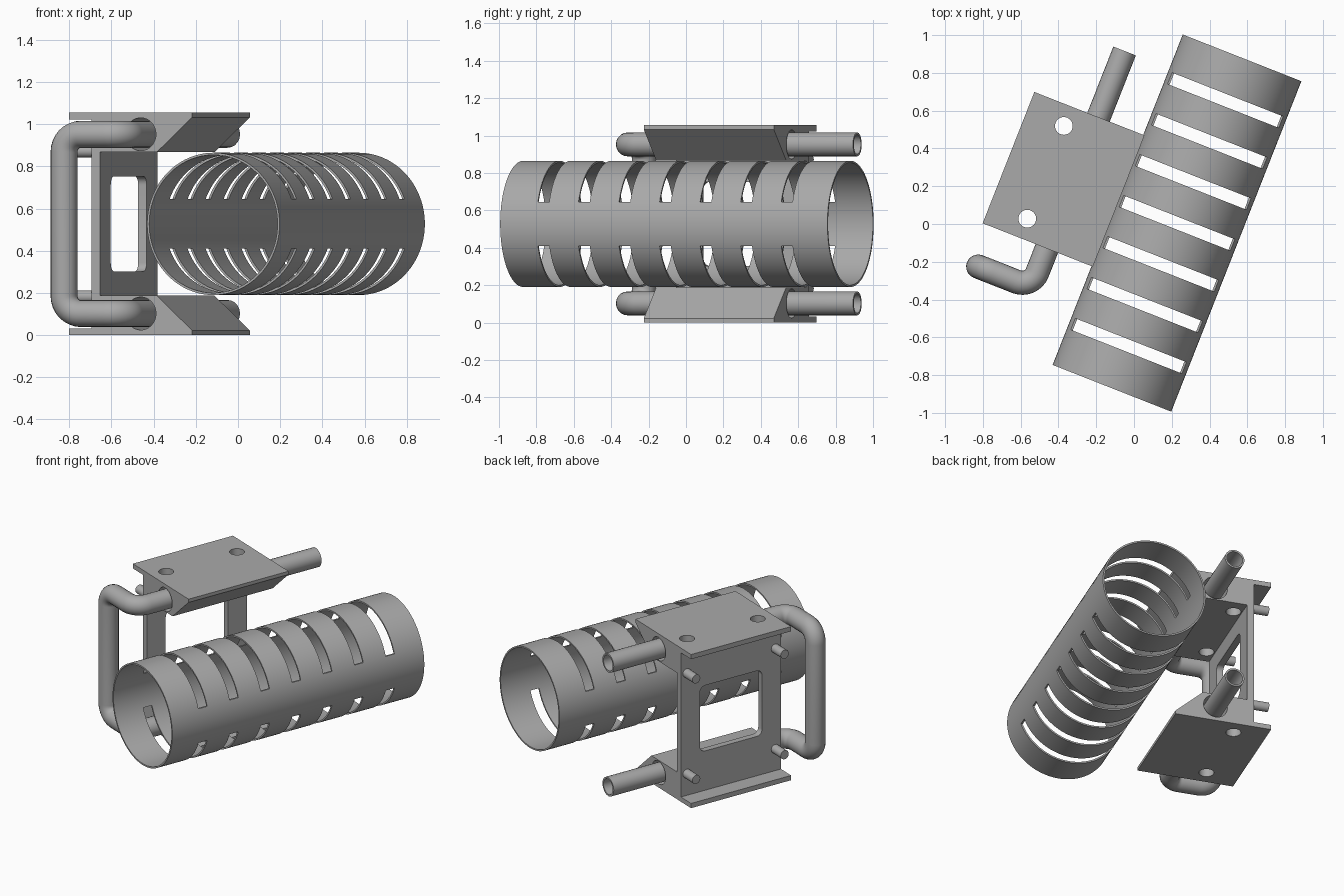
import bpy, bmesh, math
from mathutils import Matrix, Vector

if "Cube" in bpy.data.objects:
    bpy.data.objects.remove(bpy.data.objects["Cube"])

MID = 0.5275            # mirror height of the whole assembly
MID_V = 0.083           # middle of the bracket along its length
TURN = Matrix.Rotation(math.radians(-21.5), 4, "Z")

metal = bpy.data.materials.new("grey metal")
metal.use_nodes = True
grey = (0.4, 0.4, 0.4, 1)
metal.diffuse_color = grey
metal.node_tree.nodes["Principled BSDF"].inputs["Base Color"].default_value = grey


def make(name, bm):
    bmesh.ops.recalc_face_normals(bm, faces=bm.faces)
    mesh = bpy.data.meshes.new(name)
    bm.to_mesh(mesh)
    bm.free()
    obj = bpy.data.objects.new(name, mesh)
    bpy.context.collection.objects.link(obj)
    return obj


def prism(bm, points, direction):
    face = bm.faces.new([bm.verts.new(p) for p in points])
    new = bmesh.ops.extrude_face_region(bm, geom=[face])["geom"]
    bmesh.ops.translate(bm, vec=direction, verts=[v for v in new if isinstance(v, bmesh.types.BMVert)])


def rod(bm, centre, radius, length, axis, sides=32):
    turn = Vector((0, 0, 1)).rotation_difference(Vector(axis)).to_matrix().to_4x4()
    bmesh.ops.create_cone(bm, cap_ends=True, segments=sides, radius1=radius, radius2=radius,
                          depth=length, matrix=Matrix.Translation(centre) @ turn)


def box(bm, centre, size):
    bmesh.ops.create_cube(bm, size=1, matrix=Matrix.Translation(centre) @ Matrix.Diagonal((*size, 1)))


def activate(obj):
    bpy.ops.object.select_all(action="DESELECT")
    obj.select_set(True)
    bpy.context.view_layer.objects.active = obj


def cut(obj, bm):
    cutter = make("cutter", bm)
    cutter.hide_render = True
    mod = obj.modifiers.new("cut", "BOOLEAN")
    mod.operation = "DIFFERENCE"
    mod.solver = "EXACT"
    mod.object = cutter
    activate(obj)
    bpy.ops.object.modifier_apply(modifier=mod.name)
    bpy.data.objects.remove(cutter)


def finish(obj):
    obj.data.transform(TURN)
    obj.data.materials.clear()
    obj.data.materials.append(metal)
    activate(obj)
    bpy.ops.object.shade_smooth_by_angle(angle=math.radians(30))


# Slotted sleeve: thin tube with rows of slots above and below
AXIS = Vector((0.21, 0.088, MID))
bm = bmesh.new()
rod(bm, AXIS, 0.3375, 1.88, (0, 1, 0), 96)
sleeve = make("slotted_sleeve", bm)
bm = bmesh.new()
rod(bm, AXIS, 0.327, 2.2, (0, 1, 0), 96)
cut(sleeve, bm)
bm = bmesh.new()
for i in range(-3, 4):
    for side in (-1, 1):
        box(bm, AXIS + Vector((0, i * 0.233, side * 0.267)), (0.8, 0.065, 0.3))
cut(sleeve, bm)
finish(sleeve)

# Bracket: one extruded channel section, flanges and wedges joined by the web
half = [(-0.633, 0.495), (-0.747, 0.495), (-0.747, 0.5275), (-0.12, 0.5275),
        (-0.12, 0.505), (-0.3, 0.34), (-0.59, 0.34)]
section = half + [(u, -h) for u, h in reversed(half)]
bm = bmesh.new()
prism(bm, [(u, -0.29, MID + h) for u, h in section], (0, 0.747, 0))
bracket = make("bracket", bm)

# Bores for the pipe
bm = bmesh.new()
for side in (-1, 1):
    rod(bm, (-0.382, MID_V, MID + side * 0.425), 0.078, 1.2, (0, 1, 0), 48)
cut(bracket, bm)

# Mounting holes straight through both flanges
bm = bmesh.new()
for side in (-1, 1):
    rod(bm, (-0.536, MID_V + side * 0.264, MID), 0.047, 1.4, (0, 0, 1))
cut(bracket, bm)

# Rounded window in the web
bm = bmesh.new()
corners = []
for k in range(4):
    sy, sz = ((1, 1), (-1, 1), (-1, -1), (1, -1))[k]
    for j in range(7):
        a = math.radians(90 * k + 15 * j)
        corners.append((-0.7, MID_V + sy * 0.192 + 0.04 * math.cos(a),
                        MID + sz * 0.185 + 0.04 * math.sin(a)))
prism(bm, corners, (0.15, 0, 0))
cut(bracket, bm)
finish(bracket)

# Four pegs on the outer side of the web
bm = bmesh.new()
for sy in (-1, 1):
    for sz in (-1, 1):
        rod(bm, (-0.68, MID_V + sy * 0.33, MID + sz * 0.345), 0.03, 0.12, (1, 0, 0), 24)
finish(make("web_pegs", bm))


# Bent pipe: straight runs joined by round elbows, then hollowed
def rounded(points, radius, steps=8):
    path = [points[0]]
    for a, b, c in zip(points, points[1:], points[2:]):
        p, q = (a - b).normalized(), (c - b).normalized()
        centre = b + (p + q) * radius
        for i in range(steps + 1):
            t = math.pi / 2 * i / steps
            path.append(centre - q * radius * math.cos(t) - p * radius * math.sin(t))
    return path + [points[-1]]


top = [Vector((-0.382, 0.834, MID + 0.425)), Vector((-0.382, -0.512, MID + 0.425)),
       Vector((-0.685, -0.512, MID + 0.425))]
bottom = [Vector((p.x, p.y, 2 * MID - p.z)) for p in reversed(top)]
path = rounded(top + bottom, 0.085)
curve = bpy.data.curves.new("bent_pipe", "CURVE")
curve.dimensions = "3D"
curve.bevel_depth = 0.064
curve.bevel_resolution = 8
spline = curve.splines.new("POLY")
spline.points.add(len(path) - 1)
for point, p in zip(spline.points, path):
    point.co = (*p, 1)
pipe = bpy.data.objects.new("bent_pipe", curve)
bpy.context.collection.objects.link(pipe)
activate(pipe)
bpy.ops.object.convert(target="MESH")
pipe = bpy.context.object
wall = pipe.modifiers.new("wall", "SOLIDIFY")
wall.thickness = 0.012
wall.offset = -1
bpy.ops.object.modifier_apply(modifier=wall.name)
finish(pipe)
